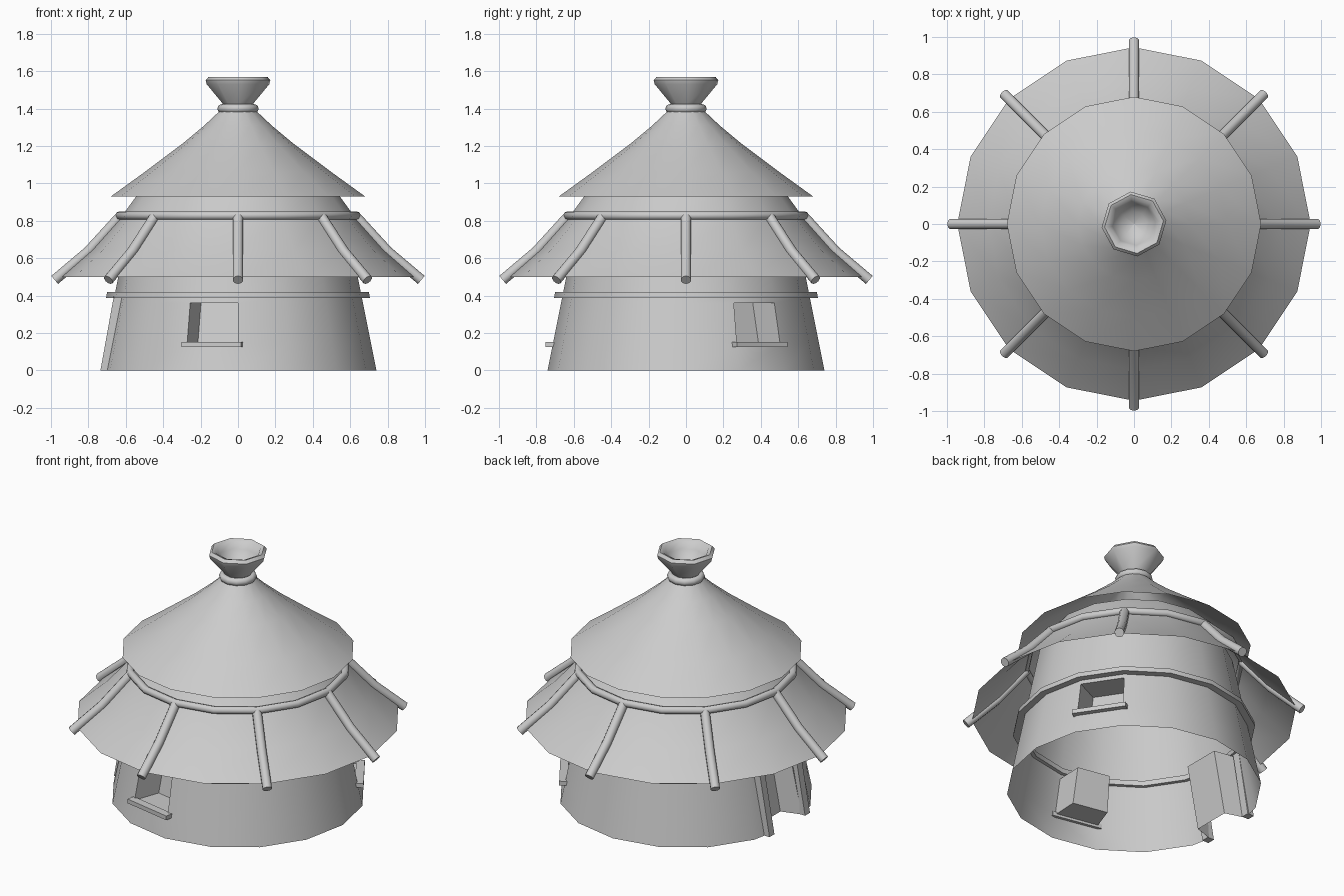
import bpy, bmesh
from math import cos, sin, pi, radians
from mathutils import Vector, Matrix

if "Cube" in bpy.data.objects:
    bpy.data.objects.remove(bpy.data.objects["Cube"])

N = 16


def finish(bm, name, angle=40):
    bmesh.ops.remove_doubles(bm, verts=bm.verts, dist=1e-5)
    me = bpy.data.meshes.new(name)
    bm.to_mesh(me)
    bm.free()
    ob = bpy.data.objects.new(name, me)
    bpy.context.collection.objects.link(ob)
    bpy.ops.object.select_all(action='DESELECT')
    ob.select_set(True)
    bpy.context.view_layer.objects.active = ob
    bpy.ops.object.shade_smooth_by_angle(angle=radians(angle))
    return ob


def lathe(name, profile, n=N, offset=0.0, closed=False, angle=40):
    """Revolve (radius, z) points; list them bottom to top for outward faces."""
    bm = bmesh.new()
    rings = [[bm.verts.new((r * cos(offset + 2 * pi * i / n), r * sin(offset + 2 * pi * i / n), z))
              for i in range(n)] for r, z in profile]
    pairs = list(zip(rings, rings[1:])) + ([(rings[-1], rings[0])] if closed else [])
    for a, b in pairs:
        for i in range(n):
            j = (i + 1) % n
            bm.faces.new((a[i], a[j], b[j], b[i]))
    return finish(bm, name, angle)


def circle(r, z, t, n=8):
    return [(r + t * cos(2 * pi * i / n), z + t * sin(2 * pi * i / n)) for i in range(n)]


# Tapered wall with two window recesses and one door recess
Z = [0, 0.14, 0.36, 0.39, 0.83]
DOOR_Y = 0.155


def radius(z):
    return 0.74 - 0.2 * z


dirs = [Vector((cos(2 * pi * i / N), sin(2 * pi * i / N), 0)) for i in range(N)]


def door_edge(a, b):
    t = DOOR_Y / 0.725 / abs(b.y)
    return a.lerp(b, t)


left, right = door_edge(dirs[8], dirs[7]), door_edge(dirs[8], dirs[9])
ring = dirs[:8] + [left, dirs[8], right] + dirs[9:]
WINDOWS = {1: 33.75, 13: 258.75}   # ring segment index: facing angle
DOOR = (8, 9)


def at(d, z):
    return Vector((d.x * radius(z), d.y * radius(z), z))


bm = bmesh.new()


def quad(*pts):
    bm.faces.new([bm.verts.new(p) for p in pts])


for i, a in enumerate(ring):
    b = ring[(i + 1) % len(ring)]
    for k in range(4):
        if i in DOOR and k < 3:
            continue
        q = [at(a, Z[k]), at(b, Z[k]), at(b, Z[k + 1]), at(a, Z[k + 1])]
        # second quadrant shift: the door adds two points to the ring
        if (i == 1 or i == 13) and k == 1:
            mid = (a + b).normalized()
            side = (b - a).normalized()
            back = [p - mid * 0.17 + side * s * 0.025 for p, s in zip(q, (1, -1, -1, 1))]
            for m in range(4):
                n = (m + 1) % 4
                quad(q[m], q[n], back[n], back[m])
            quad(*back)
        else:
            quad(*q)
# door recess: back panel, cheeks and head
ztop = Z[3]
inner = [Vector((-0.585 + 0.2 * z, y, z)) for z, y in ((0, 0.12), (0, -0.12), (ztop, -0.12), (ztop, 0.12))]
quad(*inner)
quad(at(left, 0), inner[0], inner[3], at(left, ztop))
quad(inner[1], at(right, 0), at(right, ztop), inner[2])
bm.faces.new([bm.verts.new(p) for p in
              (at(left, ztop), inner[3], inner[2], at(right, ztop), at(dirs[8], ztop))])
finish(bm, "wall", 35)


def box(name, size, matrix):
    bm = bmesh.new()
    bmesh.ops.create_cube(bm, size=1, matrix=matrix @ Matrix.Diagonal((*size, 1)))
    return finish(bm, name, 30)


# Window sills
for ang in WINDOWS.values():
    box("window_sill", (0.05, 0.325, 0.027),
        Matrix.Rotation(radians(ang), 4, 'Z') @ Matrix.Translation((0.708, 0, 0.138)))

# Door jambs leaning with the wall
shear = Matrix(((1, 0, 0.18, 0), (0, 1, 0, 0), (0, 0, 1, 0), (0, 0, 0, 1)))
for s in (-1, 1):
    box("door_jamb", (0.045, 0.05, 0.395),
        shear @ Matrix.Translation((-0.713, s * 0.18, 0.1975)))

# Band around the wall
lathe("wall_band", [(0.64, 0.388), (0.705, 0.388), (0.7, 0.42), (0.64, 0.42)], closed=True, angle=30)

# Roofs
lathe("lower_roof", [(0.945, 0.5), (0.78, 0.645), (0.625, 0.82), (0.545, 0.93), (0.5, 0.985)])
lathe("upper_roof", [(0.68, 0.93), (0.5, 1.06), (0.3, 1.21), (0.18, 1.31), (0.1, 1.385), (0.07, 1.42)])
lathe("roof_ring", circle(0.634, 0.828, 0.023), closed=True, angle=60)

# Eight roof poles following the lower roof
path = [Vector((0.63, 0, 0.822)), Vector((0.80, 0, 0.636)), Vector((0.98, 0, 0.484))]
for p in range(8):
    bm = bmesh.new()
    rot = Matrix.Rotation(p * pi / 4, 3, 'Z')
    rings = []
    for i, c in enumerate(path):
        d = (path[min(i + 1, 2)] - path[max(i - 1, 0)]).normalized()
        up = Vector((0, 1, 0)).cross(d)
        rings.append([bm.verts.new(rot @ (c + 0.028 * (cos(a) * up + sin(a) * Vector((0, 1, 0)))))
                      for a in (2 * pi * k / 10 for k in range(10))])
    for a, b in zip(rings, rings[1:]):
        for k in range(10):
            bm.faces.new((a[k], a[(k + 1) % 10], b[(k + 1) % 10], b[k]))
    bm.faces.new(rings[0])
    bm.faces.new(rings[-1])
    bmesh.ops.recalc_face_normals(bm, faces=bm.faces)
    finish(bm, "roof_pole", 50)

# Finial: collar and hollow cup
lathe("finial_collar", circle(0.087, 1.4, 0.024), n=12, closed=True, angle=60)
lathe("finial_cup", [(0.07, 1.40), (0.085, 1.43), (0.168, 1.53), (0.174, 1.552), (0.158, 1.57),
                     (0.135, 1.562), (0.115, 1.52), (0.07, 1.465), (0.001, 1.45)],
      n=8, offset=radians(6), angle=50)
